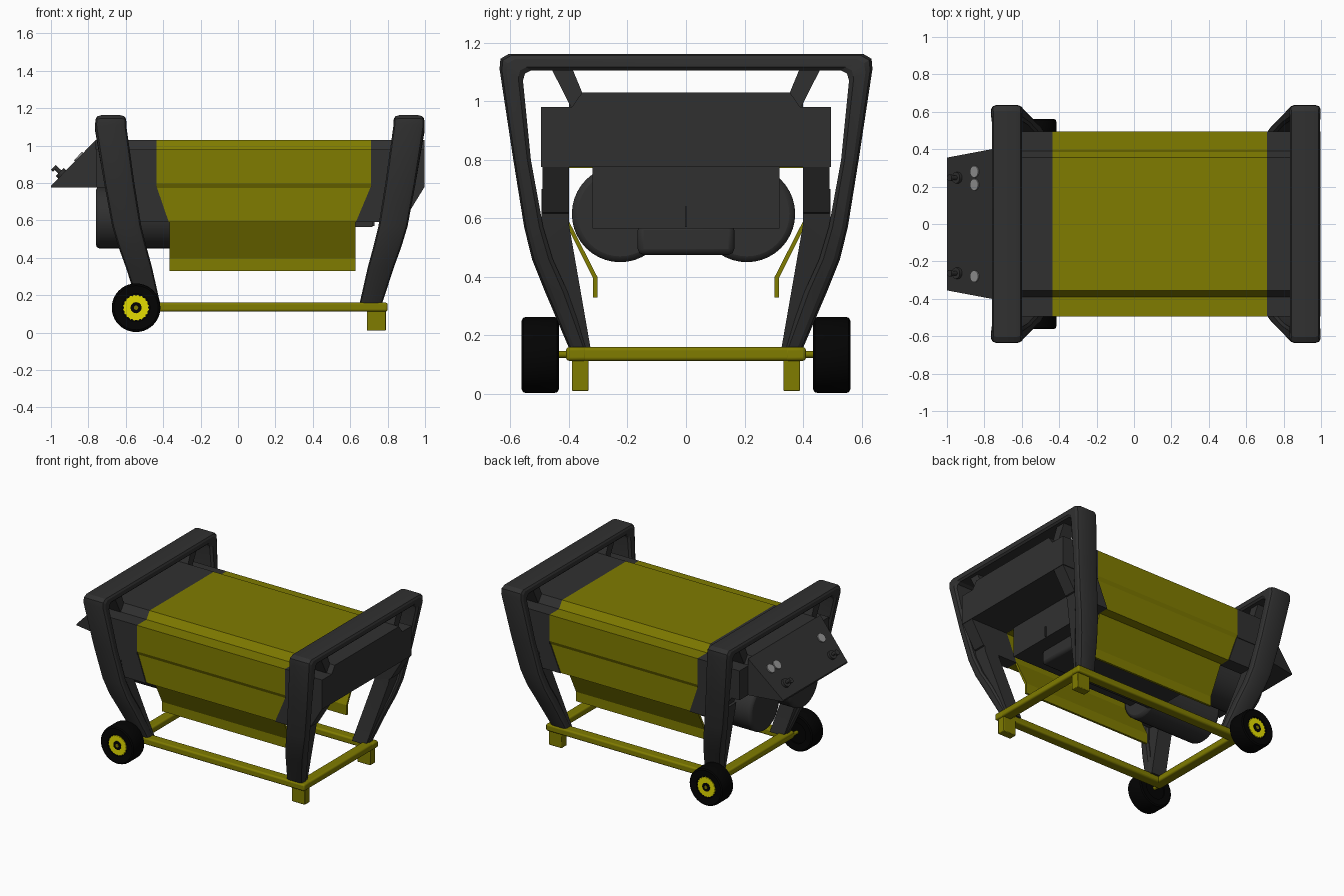
import bpy, bmesh
from math import radians, atan2, cos, sin, pi
from mathutils import Matrix, Vector

old = bpy.data.objects.get("Cube")
if old:
    bpy.data.objects.remove(old)


def material(name, r, g, b):
    m = bpy.data.materials.new(name)
    m.use_nodes = True
    m.diffuse_color = (r, g, b, 1)
    m.node_tree.nodes["Principled BSDF"].inputs["Base Color"].default_value = (r, g, b, 1)
    return m


OLIVE = material("olive_yellow", 0.215, 0.2, 0.0)
DARK = material("charcoal", 0.03, 0.03, 0.03)
TYRE = material("black_rubber", 0.001, 0.001, 0.001)
HUB = material("bright_yellow", 0.78, 0.73, 0.0)
GREY = material("light_grey", 0.3, 0.3, 0.3)
parts = []


def finish(name, bm, mat, bevel=0, segments=2):
    bmesh.ops.recalc_face_normals(bm, faces=bm.faces)
    me = bpy.data.meshes.new(name)
    bm.to_mesh(me)
    bm.free()
    ob = bpy.data.objects.new(name, me)
    bpy.context.collection.objects.link(ob)
    me.materials.append(mat)
    if bevel:
        mod = ob.modifiers.new("Bevel", "BEVEL")
        mod.width, mod.segments, mod.limit_method = bevel, segments, "ANGLE"
    parts.append(ob)


def loft(name, rings, mat, **kw):
    """Skin a list of equal-length point rings and cap both ends."""
    bm = bmesh.new()
    rows = [[bm.verts.new(p) for p in ring] for ring in rings]
    n = len(rows[0])
    for a, b in zip(rows, rows[1:]):
        for i in range(n):
            bm.faces.new((a[i], a[(i + 1) % n], b[(i + 1) % n], b[i]))
    bm.faces.new(rows[0])
    bm.faces.new(rows[-1])
    finish(name, bm, mat, **kw)


def slab(x, y, z):
    return [(x[0], y[0], z), (x[1], y[0], z), (x[1], y[1], z), (x[0], y[1], z)]


def box(name, x, y, z, mat, **kw):
    loft(name, [slab(x, y, h) for h in z], mat, **kw)


def cylinder(name, centre, radius, length, mat, rot=Matrix(), sides=32, **kw):
    bm = bmesh.new()
    bmesh.ops.create_cone(bm, cap_ends=True, segments=sides, radius1=radius, radius2=radius,
                          depth=length, matrix=Matrix.Translation(centre) @ rot)
    finish(name, bm, mat, **kw)


ALONG_X = Matrix.Rotation(radians(90), 4, "Y")
ALONG_Y = Matrix.Rotation(radians(90), 4, "X")
SIDES = (("right", -1), ("left", 1))

# Upper housing: stepped lid profile, yellow cover between two dark ends
lid = [(0.495, 0.98), (0.39, 0.98), (0.355, 1.03)]
for name, mat, x, foot in (
        ("housing_cover", OLIVE, (-0.435, 0.71), [(0.483, 0.772), (0.495, 0.797)]),
        ("rear_housing", DARK, (-0.76, -0.435), [(0.495, 0.775)]),
        ("front_housing", DARK, (0.71, 0.998), [(0.495, 0.775)])):
    half = foot + lid
    profile = half + [(-y, z) for y, z in reversed(half)]
    loft(name, [[(h, y, z) for y, z in profile] for h in x], mat)

# Lower side panels, dark corners and folded skirts: (name, material, outer y, outline)
panels = (
    ("side_panel", OLIVE, 0.483, [(-0.435, 0.78), (0.71, 0.78), (0.63, 0.59), (-0.37, 0.59)]),
    ("rear_corner", DARK, 0.49, [(-0.70, 0.78), (-0.435, 0.78), (-0.37, 0.59), (-0.58, 0.59)]),
    ("front_corner", DARK, 0.49, [(0.71, 0.78), (0.998, 0.78), (0.90, 0.62), (0.80, 0.59),
                                  (0.63, 0.59)]),
)
skirt = [(0.40, 0.59), (0.303, 0.40), (0.303, 0.33), (0.318, 0.33), (0.318, 0.396), (0.415, 0.59)]
for side, s in SIDES:
    for name, mat, outer, pts in panels:
        loft(f"{side}_{name}", [[(x, s * y, z) for x, z in pts] for y in (0.40, outer)], mat)
    loft(f"{side}_skirt", [[(x, s * y, z) for y, z in skirt] for x in (-0.365, 0.628)], OLIVE)

# Sloping control panel
loft("control_panel", [[(x, -w, lo), (x, w, lo), (x, w, hi), (x, -w, hi)]
                       for x, w, lo, hi in ((-0.76, 0.40, 0.775, 1.03), (-1.0, 0.355, 0.775, 0.785))], DARK)
slope = Vector((-0.245, 0, 0.24)).normalized()
tilt = Matrix.Rotation(atan2(slope.x, slope.z), 4, "Y")


def on_panel(x, y, lift):
    return Vector((x, y, 1.03 + (x + 0.76) * 0.245 / 0.24)) + slope * lift


for i, y in enumerate((-0.28, 0.21, 0.28)):
    cylinder(f"socket_{i}", on_panel(-0.85, y, 0.002), 0.031, 0.012, GREY, tilt)
for side, y in (("right", -0.263), ("left", 0.247)):
    cylinder(f"{side}_switch_base", on_panel(-0.94, y, 0.008), 0.03, 0.02, DARK, tilt)
    cylinder(f"{side}_switch_lever", on_panel(-0.94, y, 0.03), 0.012, 0.06, DARK, tilt)
    cylinder(f"{side}_switch_grip", on_panel(-0.945, y, 0.052), 0.018, 0.014, DARK, tilt)

# Machinery underneath
for side, y in (("right", -0.225), ("left", 0.208)):
    cylinder(f"{side}_drum", (-0.50, y, 0.615), 0.165, 0.52, DARK, ALONG_X,
             sides=40, bevel=0.02)
box("engine_box", (-0.35, 0.72), (-0.32, 0.32), (0.565, 0.78), DARK)
box("engine_sump", (-0.30, 0.62), (-0.165, 0.165), (0.475, 0.58), DARK, bevel=0.02)
box("engine_rib", (0.715, 0.73), (-0.004, 0.004), (0.57, 0.64), DARK)

# Carrying hoops: (outer y, outer z, inner y, inner z, lean, half width)
stations = [
    (0.397, 0.15, 0.335, 0.15, 0.205, 0.06),
    (0.482, 0.35, 0.405, 0.35, 0.15, 0.07),
    (0.526, 0.46, 0.455, 0.46, 0.115, 0.075),
    (0.553, 0.57, 0.488, 0.57, 0.085, 0.078),
    (0.59, 0.80, 0.53, 0.80, 0.045, 0.081),
    (0.637, 1.11, 0.557, 1.07, 0.0, 0.084),
    (0.634, 1.145, 0.55, 1.095, 0.0, 0.083),
    (0.605, 1.162, 0.53, 1.105, 0.0, 0.08),
]
# Rounded section: (position across x, position from outer to inner)
section = [(-1, 0.3), (-0.9, 0.1), (-0.65, 0), (0.65, 0), (0.9, 0.1), (1, 0.3),
           (1, 0.8), (0.85, 1), (-0.85, 1), (-1, 0.8)]
# Inner legs: (inner y, outer y, z, lean)
inner_leg = [(0.325, 0.37, 0.15, 0.205), (0.40, 0.493, 0.58, 0.085), (0.40, 0.493, 0.70, 0.065)]


def hoop_ring(st, top, lean_dir, s):
    oy, oz, iy, iz, lean, hw = st
    return [(top + lean_dir * lean + u * hw, s * (oy + (iy - oy) * v), oz + (iz - oz) * v)
            for u, v in section]


for name, top, d in (("rear", -0.68, 1), ("front", 0.914, -1)):
    rings = [hoop_ring(st, top, d, 1) for st in stations]
    rings += [hoop_ring(st, top, d, -1) for st in reversed(stations)]
    loft(f"{name}_hoop", rings, DARK)
    for side, s in SIDES:
        loft(f"{side}_{name}_inner_leg",
             [slab((top + d * lean - 0.055, top + d * lean + 0.055), (s * a, s * b), z)
              for a, b, z, lean in inner_leg], DARK)
        # Diagonal braces from the lid up to the hoop
        loft(f"{side}_{name}_brace",
             [slab((top - 0.045, top + 0.045), (s * a, s * b), z)
              for a, b, z in ((0.33, 0.388, 0.97), (0.39, 0.462, 1.115))], DARK)

# Base frame, feet and axle
rail = dict(bevel=0.011, segments=3)
for side, s in SIDES:
    box(f"{side}_rail", (-0.555, 0.80), (s * 0.338, s * 0.41), (0.113, 0.16), OLIVE, **rail)
    box(f"{side}_foot", (0.69, 0.79), (s * 0.333, s * 0.39), (0.01, 0.14), OLIVE, bevel=0.004)
for name, x in (("rear", -0.52), ("front", 0.763)):
    box(f"{name}_cross_rail", (x - 0.036, x + 0.036), (-0.40, 0.40), (0.113, 0.16), OLIVE, **rail)
cylinder("axle", (-0.545, 0, 0.135), 0.012, 1.0, OLIVE, ALONG_Y, sides=16)

# Wheels: dished tyres with scalloped yellow hubs set flush inside
tyre_half = [(0.074, 0.05), (0.074, 0.06), (0.118, 0.0635), (0.127, 0.058), (0.13, 0.048)]
tyre_profile = tyre_half + [(r, -w) for r, w in reversed(tyre_half)]
turns, teeth = 40, 40
for side, s in SIDES:
    bm = bmesh.new()
    rows = [[bm.verts.new((-0.545 + r * cos(2 * pi * i / turns), s * 0.498 + w,
                           0.133 + r * sin(2 * pi * i / turns))) for r, w in tyre_profile]
            for i in range(turns)]
    for i in range(turns):
        a, b = rows[i - 1], rows[i]
        for j in range(len(tyre_profile) - 1):
            bm.faces.new((a[j], a[j + 1], b[j + 1], b[j]))
    for j in (0, -1):
        bm.faces.new([row[j] for row in rows])
    finish(f"{side}_tyre", bm, TYRE)
    radii = [0.07 if i % 2 else 0.064 for i in range(teeth)]
    outline = [(r * cos(2 * pi * i / teeth), r * sin(2 * pi * i / teeth)) for i, r in enumerate(radii)]
    loft(f"{side}_hub", [[(-0.545 + a, s * y, 0.133 + b) for a, b in outline]
                         for y in (0.545, 0.555)], HUB)
    cylinder(f"{side}_hub_cap", (-0.545, s * 0.555, 0.133), 0.03, 0.006, TYRE, ALONG_Y, sides=12)
    cylinder(f"{side}_hub_pin", (-0.545, s * 0.557, 0.133), 0.012, 0.006, OLIVE, ALONG_Y, sides=12)

# Smooth the rounded parts, keeping crisp edges
bpy.ops.object.select_all(action="DESELECT")
for ob in parts:
    ob.select_set(True)
bpy.context.view_layer.objects.active = parts[0]
bpy.ops.object.shade_smooth_by_angle(angle=radians(24))
